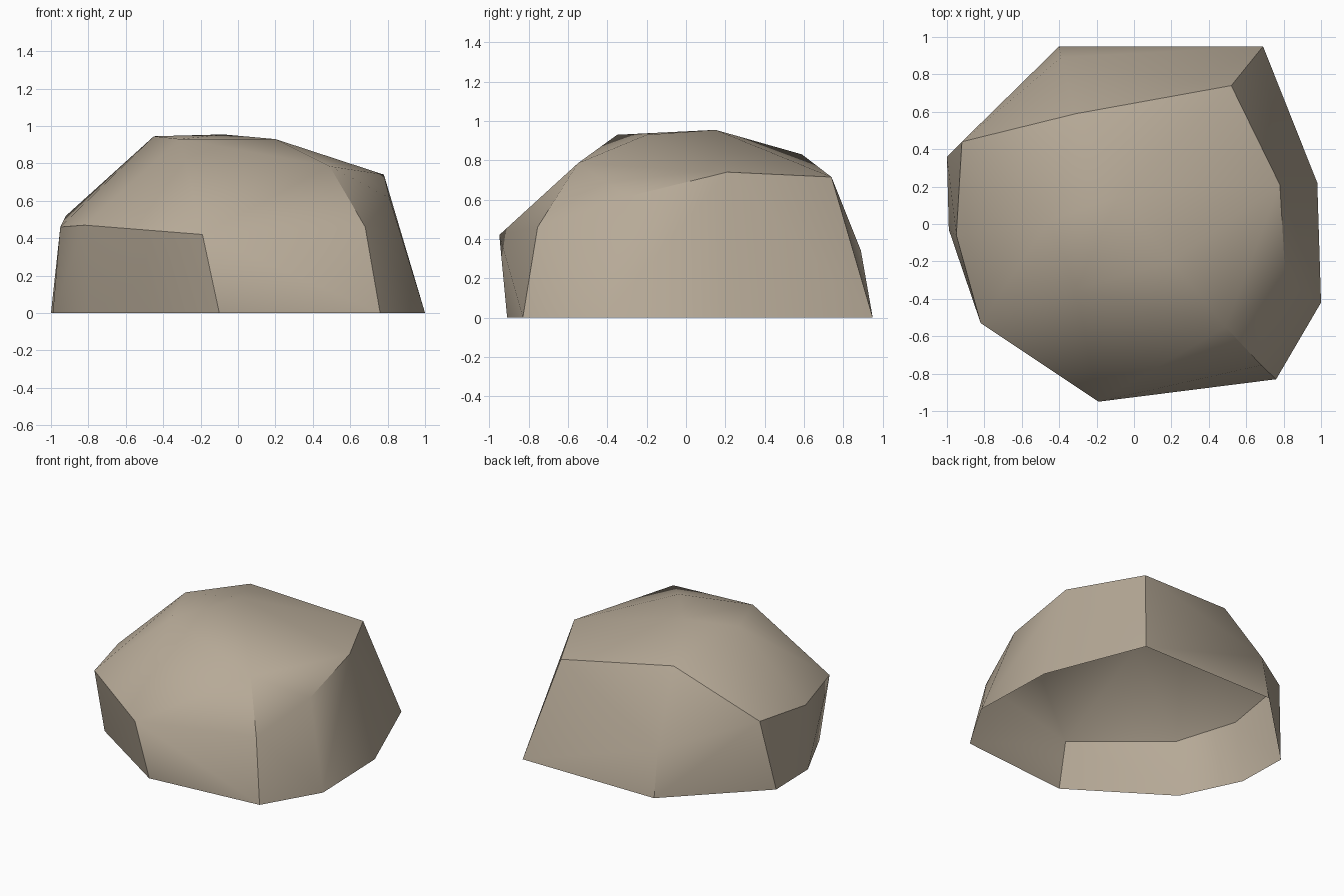
import bpy, bmesh, math

if "Cube" in bpy.data.objects:
    bpy.data.objects.remove(bpy.data.objects["Cube"])

# Boulder described by rings of corner points, from ground to crown
ground = [(1, -.42), (.98, .22), (.69, .95), (-.40, .95), (-1, .36),
          (-.99, -.03), (-.785, -.46), (-.10, -.91), (.76, -.83)]
middle = [(-.19, -.95, .42), (-.82, -.53, .47), (-.95, -.06, .46),
          (-.92, .44, .52), (-.39, .89, .34), (.68, -.755, .46)]
shoulder = [(.52, .74, .715), (.78, .21, .74), (.81, -.30, .615),
            (.49, -.55, .785), (-.31, .59, .83)]
crown = [(.20, -.20, .93), (-.31, -.35, .93), (-.45, .02, .945), (-.08, .15, .955)]

# Wrap the points in a faceted skin and leave the underside open
bm = bmesh.new()
for p in [(x, y, 0) for x, y in ground] + middle + shoulder + crown:
    bm.verts.new(p)
bmesh.ops.convex_hull(bm, input=bm.verts[:])
bmesh.ops.recalc_face_normals(bm, faces=bm.faces[:])
under = [f for f in bm.faces if all(v.co.z < 0.001 for v in f.verts)]
bmesh.ops.delete(bm, geom=under, context='FACES')

mesh = bpy.data.meshes.new("boulder")
bm.to_mesh(mesh)
bm.free()
rock = bpy.data.objects.new("boulder", mesh)
bpy.context.collection.objects.link(rock)

# Sandy stone colour
stone = bpy.data.materials.new("sandy stone")
stone.diffuse_color = (0.47, 0.40, 0.31, 1)
stone.use_nodes = True
stone.node_tree.nodes["Principled BSDF"].inputs["Base Color"].default_value = stone.diffuse_color
mesh.materials.append(stone)

# Soft shading across shallow edges, crisp at steep ones
bpy.context.view_layer.objects.active = rock
rock.select_set(True)
bpy.ops.object.shade_smooth_by_angle(angle=math.radians(30))
